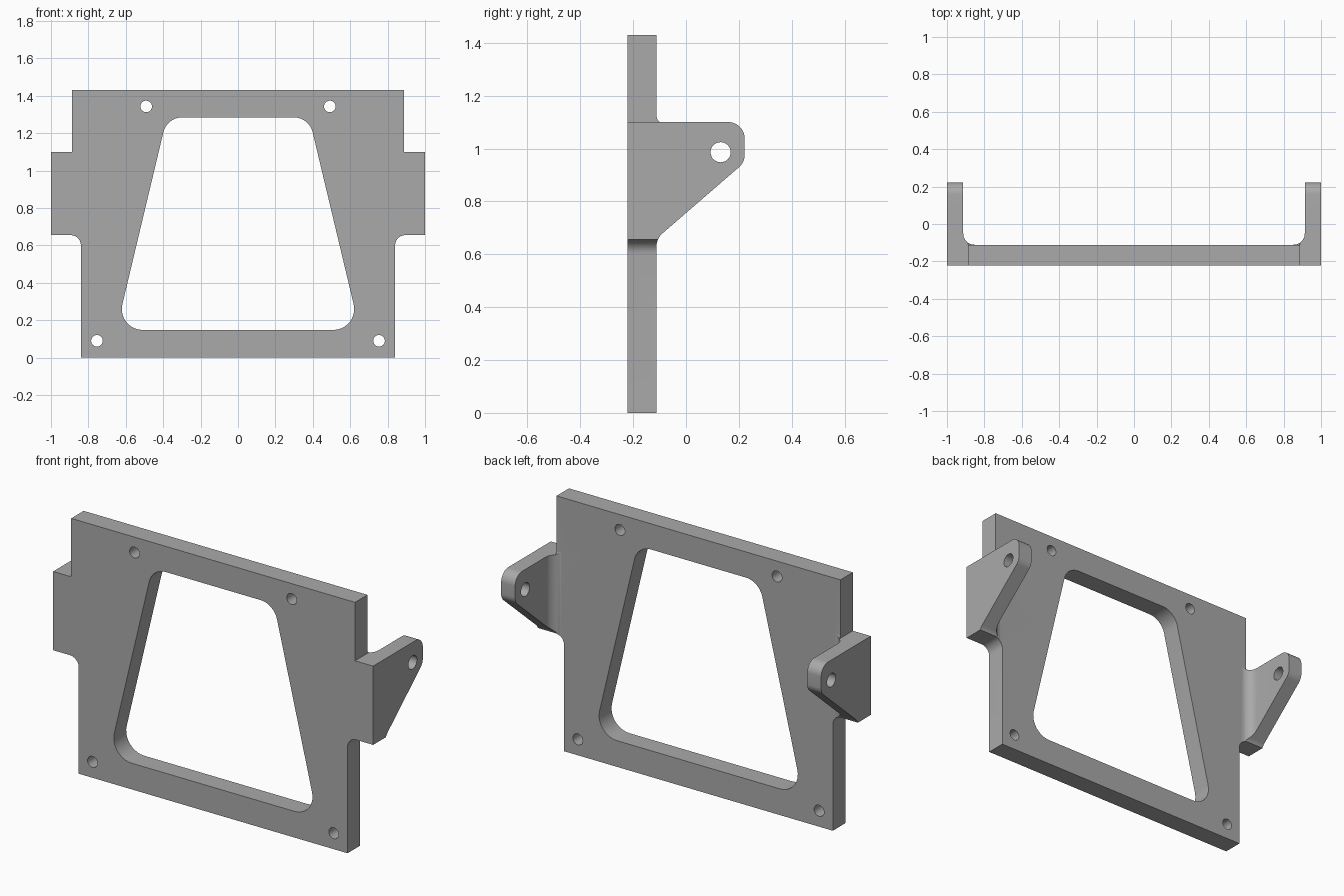
import bpy
import bmesh
import math
from mathutils import Vector

cube = bpy.data.objects.get("Cube")
if cube:
    bpy.data.objects.remove(cube, do_unlink=True)

FRONT, BACK = -0.222, -0.111      # plate faces in y
EAR_TIP = 0.222
WIDTH, HEIGHT = 1.0, 1.43
OVER = 0.2                        # overshoot for clean cuts


def rounded(corners, steps=10):
    """Turn (u, v, radius) corners into a filleted outline."""
    out = []
    for i, (u, v, r) in enumerate(corners):
        p = Vector((u, v))
        if r == 0:
            out.append(p)
            continue
        a = (Vector(corners[i - 1][:2]) - p).normalized()
        b = (Vector(corners[(i + 1) % len(corners)][:2]) - p).normalized()
        half = a.angle(b) / 2
        centre = p + (a + b).normalized() * r / math.sin(half)
        start = p + a * r / math.tan(half) - centre
        end = p + b * r / math.tan(half) - centre
        turn = math.pi - 2 * half
        for k in range(steps + 1):
            t = k / steps
            out.append(centre + (start * math.sin((1 - t) * turn)
                                 + end * math.sin(t * turn)) / math.sin(turn))
    return out


def mirrored(half):
    """Close a right-hand half outline across the vertical centre line."""
    return half + [(-u, v, r) for u, v, r in reversed(half)]


def circle(u, v, r, n=32):
    return [Vector((u + r * math.cos(k * math.tau / n),
                    v + r * math.sin(k * math.tau / n))) for k in range(n)]


def prism(name, outline, axis, lo, hi):
    """Extrude an outline along x, y or z."""
    place = {"x": lambda p, d: (d, p.x, p.y),
             "y": lambda p, d: (p.x, d, p.y),
             "z": lambda p, d: (p.x, p.y, d)}[axis]
    bm = bmesh.new()
    rings = [[bm.verts.new(place(p, d)) for p in outline] for d in (lo, hi)]
    bm.faces.new(rings[0])
    bm.faces.new(rings[1])
    n = len(outline)
    for i in range(n):
        j = (i + 1) % n
        bm.faces.new((rings[0][i], rings[0][j], rings[1][j], rings[1][i]))
    bmesh.ops.recalc_face_normals(bm, faces=bm.faces)
    mesh = bpy.data.meshes.new(name)
    bm.to_mesh(mesh)
    bm.free()
    obj = bpy.data.objects.new(name, mesh)
    bpy.context.collection.objects.link(obj)
    return obj


def combine(target, tool, operation):
    """Apply a boolean and remove the tool."""
    mod = target.modifiers.new(operation, 'BOOLEAN')
    mod.operation, mod.solver, mod.object = operation, 'EXACT', tool
    bpy.context.view_layer.objects.active = target
    bpy.ops.object.modifier_apply(modifier=mod.name)
    bpy.data.objects.remove(tool, do_unlink=True)


# U-shaped plan: plate with two ears and filleted inner corners
plan = mirrored([(WIDTH + OVER, FRONT - OVER, 0), (WIDTH + OVER, EAR_TIP + OVER, 0),
                 (0.913, EAR_TIP + OVER, 0), (0.913, BACK, 0.06)])
frame = prism("mounting_frame", rounded(plan), "z", -OVER, HEIGHT + OVER)

# Front outline: stepped sides
face = mirrored([(0.84, 0, 0), (0.84, 0.655, 0.055), (WIDTH, 0.655, 0),
                 (WIDTH, 1.1, 0), (0.887, 1.1, 0), (0.887, HEIGHT, 0)])
combine(frame, prism("front_outline", rounded(face), "y", -1, 1), 'INTERSECT')

# Side outline: plate edge and sloping ear
side = [(FRONT, -OVER, 0), (BACK, -OVER, 0), (BACK, 0.66, 0.06),
        (EAR_TIP, 0.948, 0.06), (EAR_TIP, 1.1, 0.062), (BACK, 1.1, 0.02),
        (BACK, HEIGHT + OVER, 0), (FRONT, HEIGHT + OVER, 0)]
combine(frame, prism("side_outline", rounded(side), "x", -2, 2), 'INTERSECT')

# Tapered central opening
opening = mirrored([(0.651, 0.148, 0.112), (0.38, 1.285, 0.106)])
combine(frame, prism("opening", rounded(opening), "y", -1, 1), 'DIFFERENCE')

# Screw holes in the plate, pivot hole through both ears
for x, z in ((0.491, 1.343), (0.754, 0.09)):
    for s in (-1, 1):
        combine(frame, prism("screw_hole", circle(s * x, z, 0.031), "y", -1, 1), 'DIFFERENCE')
combine(frame, prism("pivot_hole", circle(0.131, 0.986, 0.038), "x", -2, 2), 'DIFFERENCE')

# Plain grey finish
grey = bpy.data.materials.new("plain_grey")
grey.use_nodes = True
colour = (0.4, 0.4, 0.4, 1)
grey.diffuse_color = colour
grey.node_tree.nodes["Principled BSDF"].inputs["Base Color"].default_value = colour
frame.data.materials.clear()
frame.data.materials.append(grey)

bpy.ops.object.select_all(action='DESELECT')
frame.select_set(True)
bpy.context.view_layer.objects.active = frame
bpy.ops.object.shade_smooth_by_angle(angle=math.radians(25))
